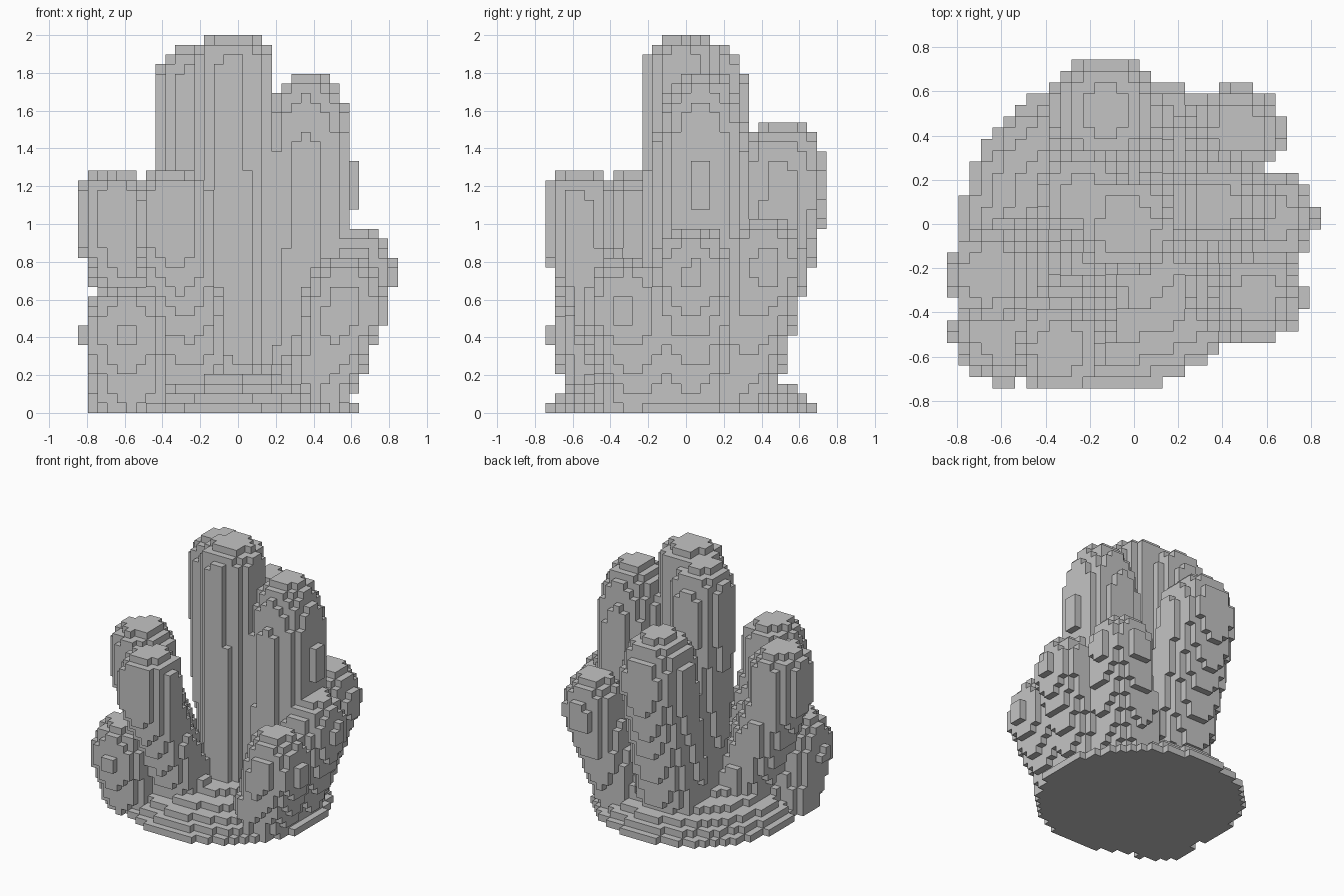
import bpy
from math import hypot

old = bpy.data.objects.get("Cube")
if old:
    bpy.data.objects.remove(old, do_unlink=True)

# Block grid: cell size and half counts
CELL = 2 / 39
NX, NY, NZ = 16, 14, 39

GREY = (0.55, 0.55, 0.55, 1)
stone = bpy.data.materials.new("grey_stone")
stone.use_nodes = True
stone.diffuse_color = GREY
stone.node_tree.nodes["Principled BSDF"].inputs["Base Color"].default_value = GREY


def base_rule(x, y, z):
    """Stepped round mound."""
    steps = [0.715, 0.66, 0.6, 0.5, 0.36]
    k = int(z / CELL)
    return k < len(steps) and hypot(x + 0.075, y + 0.028) < steps[k]


def column_rule(foot, tip, height, knee, radius, cap):
    """Round column leaning from foot to tip up to the knee, then upright to a blunt top."""
    def inside(x, y, z):
        if z > height:
            return False
        lean = min(1, z / knee)
        cx = foot[0] + (tip[0] - foot[0]) * lean
        cy = foot[1] + (tip[1] - foot[1]) * lean
        t = max(0, (z - height + cap) / cap)
        return hypot(x - cx, y - cy) < radius * (1 - t ** 2.5) ** 0.4
    return inside


# Parts: foot, tip, height, knee, radius, cap height
parts = {
    "base_mound": base_rule,
    "tall_column": column_rule((-0.03, -0.02), (-0.03, -0.01), 2.0, 1.5, 0.21, 0.17),
    "second_tall_column": column_rule((-0.1, 0.08), (-0.23, 0.12), 1.95, 1.5, 0.21, 0.3),
    "left_tall_column": column_rule((0.28, 0.07), (0.37, 0.08), 1.8, 1.1, 0.25, 0.6),
    "back_column": column_rule((-0.1, 0.21), (-0.13, 0.51), 1.54, 1.14, 0.25, 0.4),
    "right_column": column_rule((-0.3, -0.1), (-0.65, -0.23), 1.285, 0.92, 0.21, 0.2),
    "front_column": column_rule((-0.2, -0.22), (-0.34, -0.57), 1.285, 0.9, 0.2, 0.2),
    "right_stub": column_rule((-0.56, -0.38), (-0.595, -0.495), 0.68, 0.4, 0.23, 0.32),
    "back_left_stub": column_rule((0.27, 0.25), (0.47, 0.42), 1.03, 0.72, 0.21, 0.3),
    "left_stub": column_rule((0.36, 0.03), (0.61, 0.03), 0.98, 0.7, 0.22, 0.3),
    "front_left_stub": column_rule((0.36, -0.22), (0.56, -0.32), 0.82, 0.5, 0.22, 0.35),
}

# Give each filled cell to the first part that holds it
owner = {}
for i in range(-NX, NX + 1):
    for j in range(-NY, NY + 1):
        for k in range(NZ):
            centre = (i * CELL, j * CELL, (k + 0.5) * CELL)
            for name, rule in parts.items():
                if rule(*centre):
                    owner[i, j, k] = name
                    break


def build(name):
    """Outer faces of one part's cells."""
    verts, faces = {}, []
    for cell, part in owner.items():
        if part != name:
            continue
        for axis in range(3):
            for side in (0, 1):
                near = list(cell)
                near[axis] += 2 * side - 1
                if tuple(near) in owner:
                    continue
                u, v = (axis + 1) % 3, (axis + 2) % 3
                loop = []
                for du, dv in ((0, 0), (1, 0), (1, 1), (0, 1)):
                    corner = list(cell)
                    corner[axis] += side
                    corner[u] += du
                    corner[v] += dv
                    loop.append(verts.setdefault(tuple(corner), len(verts)))
                faces.append(loop if side else loop[::-1])
    points = [((a - 0.5) * CELL, (b - 0.5) * CELL, c * CELL) for a, b, c in verts]
    mesh = bpy.data.meshes.new(name)
    mesh.from_pydata(points, [], faces)
    mesh.materials.append(stone)
    bpy.context.collection.objects.link(bpy.data.objects.new(name, mesh))


for part_name in parts:
    build(part_name)
